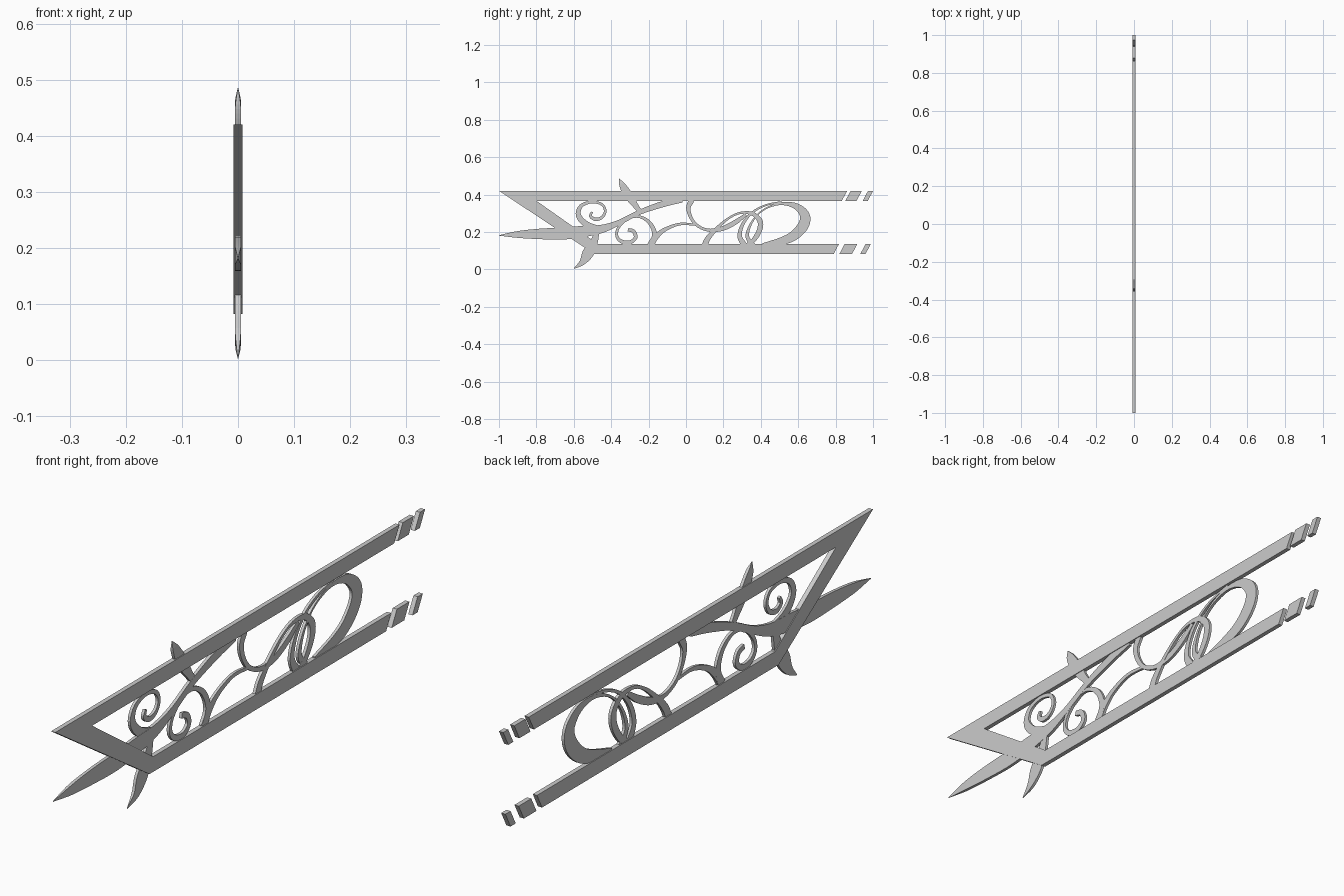
import bpy, bmesh
from mathutils import Vector


def finish(bm, name):
    bmesh.ops.recalc_face_normals(bm, faces=bm.faces)
    me = bpy.data.meshes.new(name)
    bm.to_mesh(me)
    bm.free()
    ob = bpy.data.objects.new(name, me)
    bpy.context.collection.objects.link(ob)
    return ob


def plate(name, outline, half=0.008):
    """Extrude a (y, z) outline symmetrically along x."""
    bm = bmesh.new()
    face = bm.faces.new([bm.verts.new((-half, y, z)) for y, z in outline])
    ext = bmesh.ops.extrude_face_region(bm, geom=[face])
    verts = [v for v in ext["geom"] if isinstance(v, bmesh.types.BMVert)]
    bmesh.ops.translate(bm, verts=verts, vec=(2 * half, 0, 0))
    return finish(bm, name)


def smooth_path(pts, n=5):
    """Catmull-Rom through (y, z, half width) points."""
    p = [Vector(q) for q in pts]
    p = [2 * p[0] - p[1]] + p + [2 * p[-1] - p[-2]]
    out = []
    for i in range(1, len(p) - 2):
        a, b, c, d = p[i - 1:i + 3]
        for k in range(n):
            t = k / n
            out.append(0.5 * (2 * b + (c - a) * t + (2 * a - 5 * b + 4 * c - d) * t * t
                              + (3 * b - a - 3 * c + d) * t ** 3))
    return out + [p[-2]]


def ribbon(name, pts, half=0.005, sharp_tip=False):
    """Flat band of varying width; sharp_tip also thins the first end."""
    path = smooth_path(pts)
    bm = bmesh.new()
    rings = []
    for i, p in enumerate(path):
        d = (path[min(i + 1, len(path) - 1)] - path[max(i - 1, 0)]).to_2d().normalized()
        ny, nz = -d.y, d.x
        w = max(p.z, 0.0008)
        h = half * min(1, 0.1 + i / 5) if sharp_tip else half
        rings.append([bm.verts.new((sx * h, p.x + s * ny * w, p.y + s * nz * w))
                      for sx, s in ((-1, -1), (1, -1), (1, 1), (-1, 1))])
    for r, q in zip(rings, rings[1:]):
        for k in range(4):
            bm.faces.new((r[k], r[(k + 1) % 4], q[(k + 1) % 4], q[k]))
    bm.faces.new(rings[0])
    bm.faces.new(rings[-1])
    return finish(bm, name)


# Angular frame: top bar, pointed corner, diagonal and bottom bar
plate("frame", [(-1, .42), (-.49, .083), (.79, .083), (.817, .135), (-.47, .135),
                (-.80, .367), (.833, .367), (.862, .42)])

# Slanted broken-off bar segments
for z0, spans in ((.367, ((.852, .912), (.945, .972))), (.083, ((.82, .888), (.932, .96)))):
    for a, b in spans:
        plate("bar_segment", [(a, z0), (b, z0), (b + .028, z0 + .053), (a + .028, z0 + .053)])

# Leaf blade running into the main stem
ribbon("leaf_stem", [(-1, .182, .001), (-.9, .187, .018), (-.78, .19, .028), (-.66, .192, .032),
                     (-.55, .203, .03), (-.45, .217, .022), (-.36, .25, .014), (-.25, .305, .013),
                     (-.12, .35, .016), (-.02, .366, .008)], .0055, True)

# Thorns
ribbon("lower_thorn", [(-.6, .004, .001), (-.555, .038, .016), (-.525, .085, .03),
                       (-.495, .14, .022), (-.475, .2, .012)], .005, True)
ribbon("upper_thorn", [(-.357, .485, .001), (-.343, .455, .015), (-.32, .415, .022),
                       (-.29, .37, .02), (-.265, .335, .014), (-.245, .31, .012)], .0052, True)

# Spirals at the pointed end
ribbon("upper_spiral", [(-.44, .215, .01), (-.53, .24, .016), (-.575, .29, .014), (-.56, .34, .01),
                        (-.505, .36, .007), (-.45, .348, .007), (-.432, .312, .007),
                        (-.45, .278, .008), (-.485, .268, .009), (-.51, .285, .008),
                        (-.503, .308, .005)], .0048)
ribbon("lower_spiral", [(-.185, .13, .016), (-.168, .19, .013), (-.195, .25, .01),
                        (-.25, .282, .007), (-.31, .272, .007), (-.36, .225, .007),
                        (-.37, .18, .008), (-.345, .15, .01), (-.30, .145, .01),
                        (-.27, .17, .01), (-.28, .203, .01), (-.31, .213, .009)], .005)

# Middle tendrils
ribbon("linking_arc", [(-.19, .13, .018), (-.16, .175, .015), (-.11, .215, .01),
                       (-.03, .243, .007), (.06, .238, .005)], .0047)
ribbon("hanging_tendril", [(.03, .37, .015), (.013, .33, .012), (.025, .28, .009),
                           (.06, .235, .008), (.12, .21, .008), (.19, .217, .012),
                           (.26, .25, .013), (.32, .293, .008)], .005)
ribbon("crossing_loop", [(.10, .13, .016), (.12, .17, .014), (.17, .225, .009), (.23, .275, .006),
                         (.29, .302, .006), (.355, .298, .01), (.395, .26, .014),
                         (.393, .21, .014), (.36, .155, .012), (.325, .13, .01)], .0052)
ribbon("thin_loop", [(.31, .13, .016), (.287, .18, .012), (.305, .245, .009), (.355, .305, .006),
                     (.425, .343, .005), (.51, .362, .004)], .0048)

# Bold C-shaped curl
ribbon("large_curl", [(.36, .13, .012), (.328, .175, .01), (.345, .24, .006), (.39, .3, .004),
                      (.45, .337, .005), (.52, .352, .008), (.59, .337, .017), (.635, .29, .026),
                      (.627, .235, .029), (.575, .18, .026), (.51, .152, .02),
                      (.41, .132, .008)], .005)
